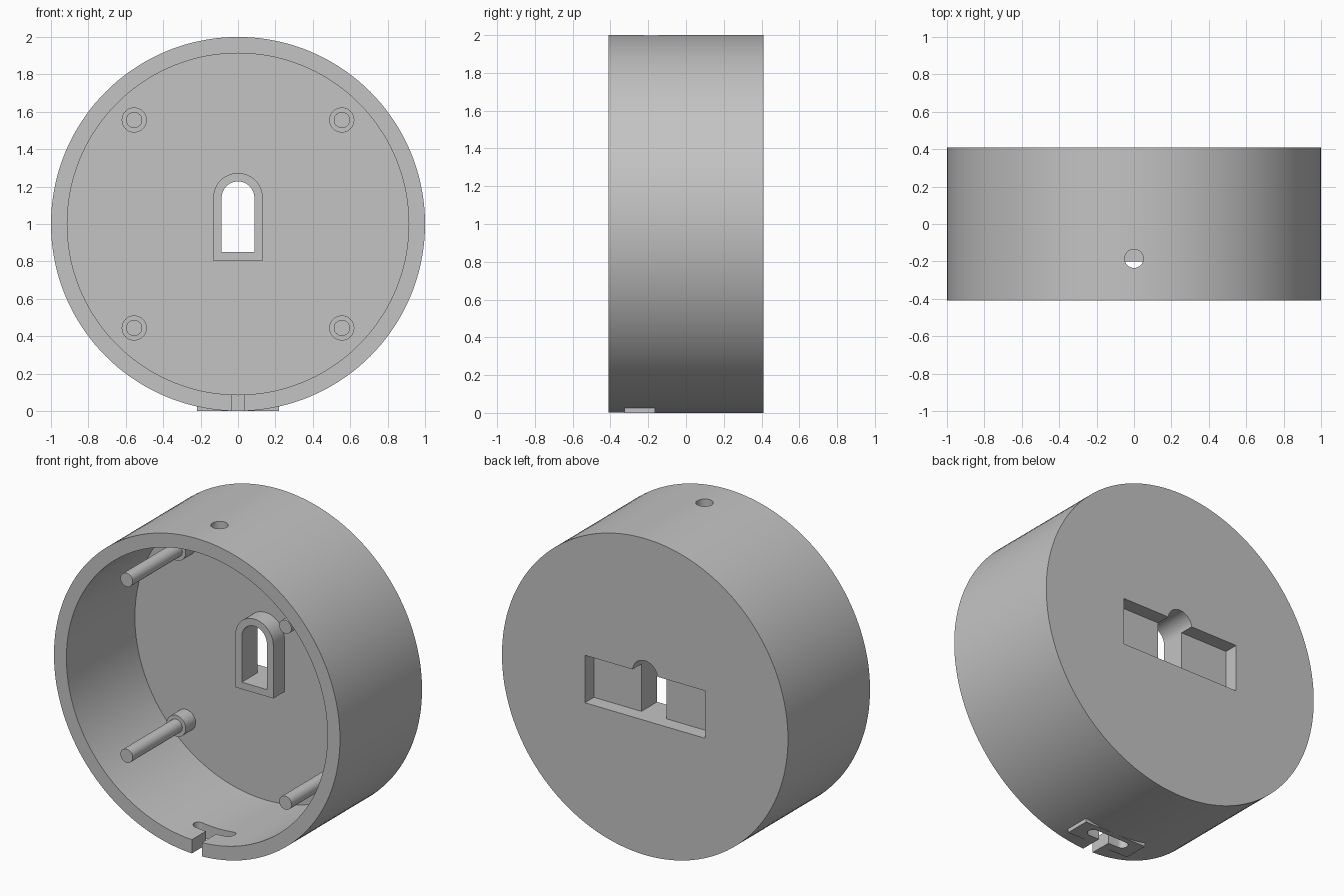
import bpy, bmesh, math
from mathutils import Vector

if "Cube" in bpy.data.objects:
    bpy.data.objects.remove(bpy.data.objects["Cube"], do_unlink=True)

BACK, FLOOR, FRONT = 0.41, 0.274, -0.41

grey = bpy.data.materials.new("plain grey")
grey.use_nodes = True
grey.diffuse_color = (0.55, 0.55, 0.55, 1)
grey.node_tree.nodes["Principled BSDF"].inputs["Base Color"].default_value = grey.diffuse_color


def prism(name, outline, push):
    """Extrude a closed outline of 3D points along the vector push."""
    bm = bmesh.new()
    face = bm.faces.new([bm.verts.new(p) for p in outline])
    new = bmesh.ops.extrude_face_region(bm, geom=[face])["geom"]
    verts = [v for v in new if isinstance(v, bmesh.types.BMVert)]
    bmesh.ops.translate(bm, verts=verts, vec=Vector(push))
    bmesh.ops.recalc_face_normals(bm, faces=bm.faces)
    mesh = bpy.data.meshes.new(name)
    bm.to_mesh(mesh)
    bm.free()
    mesh.materials.append(grey)
    obj = bpy.data.objects.new(name, mesh)
    bpy.context.collection.objects.link(obj)
    return obj


def arc(cx, cy, r, start, end, n):
    angles = [math.radians(start + (end - start) * i / n) for i in range(n + 1)]
    return [(cx + r * math.cos(a), cy + r * math.sin(a)) for a in angles]


def along_y(name, outline, y0, y1):
    return prism(name, [(x, y0, z) for x, z in outline], (0, y1 - y0, 0))


def along_z(name, outline, z0, z1):
    return prism(name, [(x, y, z0) for x, y in outline], (0, 0, z1 - z0))


def disc(cx, cy, r, n):
    return arc(cx, cy, r, 0, 360, n)[:-1]


def rect(x0, x1, y0, y1):
    return [(x0, y0), (x1, y0), (x1, y1), (x0, y1)]


def arch(half, bottom):
    return [(-half, bottom), (half, bottom)] + arc(0, 1.14, half, 0, 180, 32)


def combine(body, other, operation):
    mod = body.modifiers.new("combine", "BOOLEAN")
    mod.operation, mod.solver, mod.object = operation, "EXACT", other
    bpy.context.view_layer.objects.active = body
    bpy.ops.object.modifier_apply(modifier=mod.name)
    bpy.data.objects.remove(other, do_unlink=True)


def smooth(obj):
    bpy.ops.object.select_all(action="DESELECT")
    obj.select_set(True)
    bpy.context.view_layer.objects.active = obj
    bpy.ops.object.shade_smooth_by_angle(angle=math.radians(30))


# Round housing, open at the front
housing = along_y("housing", disc(0, 1, 1, 144), FRONT, BACK)
combine(housing, along_z("foot_pad", rect(-0.22, 0.22, -0.325, -0.165), 0, 0.05), "UNION")
combine(housing, along_y("cavity", disc(0, 1, 0.913, 144), FRONT - 0.1, FLOOR), "DIFFERENCE")

# Arched window frame standing on the inner floor
combine(housing, along_y("window_frame", arch(0.1325, 0.806), 0.163, FLOOR + 0.03), "UNION")

# Rectangular pocket in the back, and the arched opening through it
combine(housing, along_y("pocket", rect(-0.42, 0.42, 0.85, 1.15), BACK - 0.09, BACK + 0.1), "DIFFERENCE")
combine(housing, along_y("opening", arch(0.0875, 0.85), 0.1, BACK + 0.1), "DIFFERENCE")

# Hole in the top of the rim
combine(housing, along_z("top_hole", disc(0, -0.185, 0.05, 48), 1.8, 2.1), "DIFFERENCE")

# T-shaped cable slot in the bottom of the rim
slot = arc(0.107, -0.235, 0.035, -90, 90, 16) + arc(-0.107, -0.235, 0.035, 90, 270, 16)
combine(housing, along_z("cross_slot", slot, -0.1, 0.2), "DIFFERENCE")
combine(housing, along_z("entry_slot", rect(-0.035, 0.035, -0.5, -0.235), -0.1, 0.2), "DIFFERENCE")
smooth(housing)

# Four stepped mounting posts
for side, sx in (("left", 1), ("right", -1)):
    for level, sz in (("upper", 1), ("lower", -1)):
        x, z = 0.555 * sx, 1 + 0.556 * sz
        post = along_y(f"{level}_{side}_post", disc(x, z, 0.043, 40), -0.32, FLOOR + 0.02)
        boss = along_y("boss", disc(x, z, 0.067, 40), 0.175, FLOOR + 0.02)
        combine(post, boss, "UNION")
        smooth(post)
